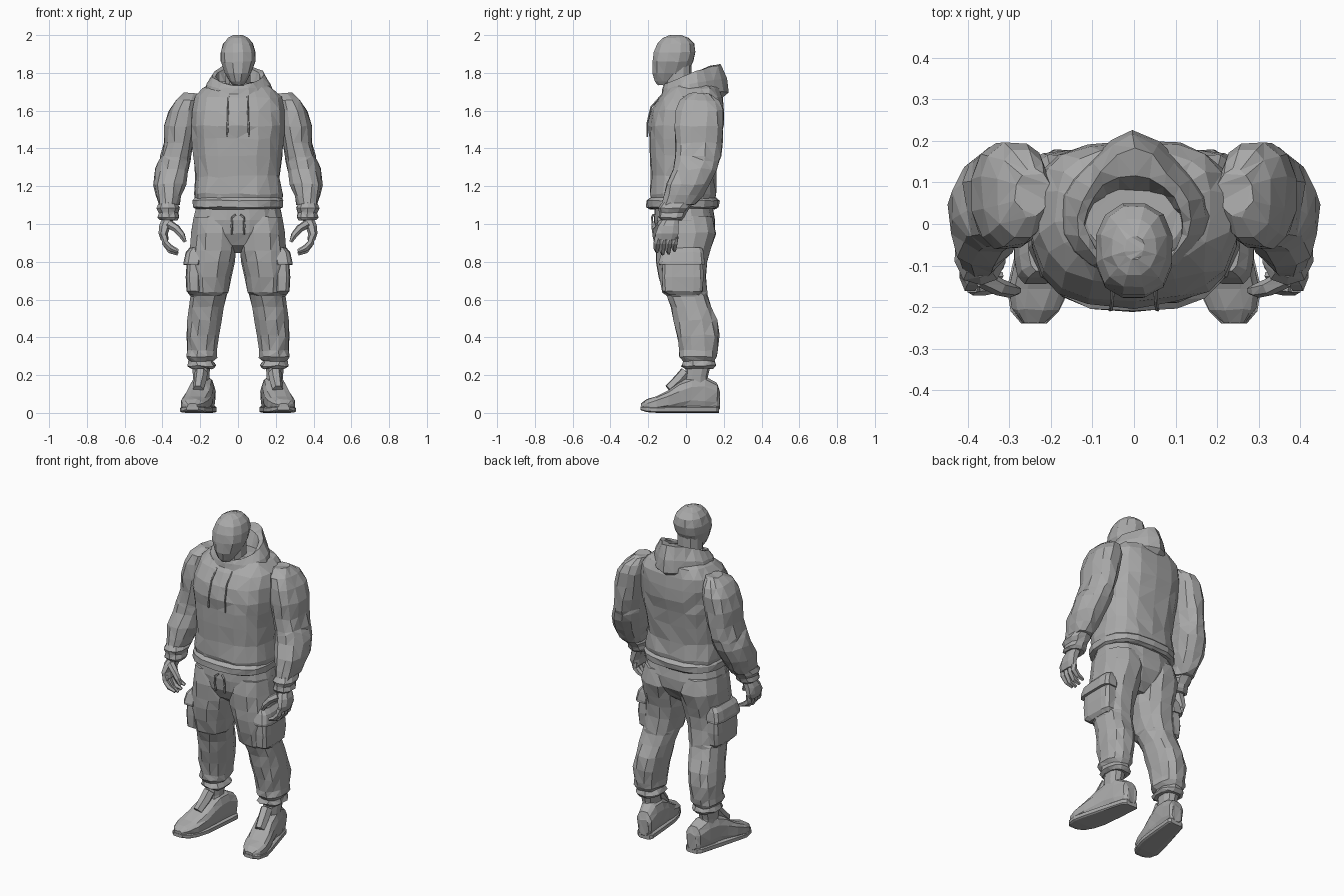
import bpy, bmesh, math, random
from mathutils import Vector

random.seed(4)
grey = bpy.data.materials.new("plain grey")
grey.diffuse_color = (0.4, 0.4, 0.4, 1)


def skin(name, rings, mirror=False, jitter=0.0, closed=False):
    """Join rings of points into a faceted surface."""
    bm = bmesh.new()
    vs = [[bm.verts.new([c + random.uniform(-jitter, jitter) for c in p]) for p in r] for r in rings]
    n = len(vs[0])
    pairs = list(zip(vs, vs[1:])) + ([(vs[-1], vs[0])] if closed else [])
    for a, b in pairs:
        for i in range(n):
            j = (i + 1) % n
            bm.faces.new((a[i], a[j], b[j], b[i]))
    if not closed:
        bm.faces.new(vs[0])
        bm.faces.new(vs[-1])
    bmesh.ops.triangulate(bm, faces=bm.faces)
    bmesh.ops.recalc_face_normals(bm, faces=bm.faces)
    me = bpy.data.meshes.new(name)
    bm.to_mesh(me)
    bm.free()
    me.materials.append(grey)
    ob = bpy.data.objects.new(name, me)
    bpy.context.collection.objects.link(ob)
    if mirror:
        ob.modifiers.new("mirror", 'MIRROR').use_mirror_merge = False
    return ob


def loft(name, rows, sides=12, power=2.4, axis='z', **kw):
    """Rows are (height, x0, x1, v0, v1): the bounds of each rounded slice."""
    rings = []
    for h, x0, x1, v0, v1 in rows:
        ring = []
        for i in range(sides):
            t = 2 * math.pi * (i + 0.5) / sides
            c, s = math.cos(t), math.sin(t)
            x = (x0 + x1) / 2 + (x1 - x0) / 2 * math.copysign(abs(c) ** (2 / power), c)
            v = (v0 + v1) / 2 + (v1 - v0) / 2 * math.copysign(abs(s) ** (2 / power), s)
            ring.append((x, v, h) if axis == 'z' else (x, h, v))
        rings.append(ring)
    return skin(name, rings, **kw)


def tube(name, pts, radii, sides=6, **kw):
    """Tapered tube along a path."""
    pts = [Vector(p) for p in pts]
    rings = []
    for i, p in enumerate(pts):
        d = pts[min(i + 1, len(pts) - 1)] - pts[max(i - 1, 0)]
        q = d.to_track_quat('Z', 'Y')
        rings.append([p + q @ Vector((math.cos(k * math.tau / sides), math.sin(k * math.tau / sides), 0)) * radii[i]
                      for k in range(sides)])
    return skin(name, rings, **kw)


# Head and neck
loft("head", [
    (1.735, -.03, .03, -.15, -.06), (1.755, -.045, .045, -.168, -.03),
    (1.80, -.072, .072, -.18, .01), (1.86, -.094, .094, -.182, .04),
    (1.91, -.096, .096, -.175, .052), (1.955, -.08, .08, -.155, .045),
    (1.985, -.055, .055, -.125, .015), (2.0, -.025, .025, -.085, -.03)],
    sides=12, power=2.2, jitter=.002)
loft("neck", [(1.6, -.09, .09, -.1, .06), (1.72, -.07, .07, -.11, .03), (1.84, -.07, .07, -.11, .03)], sides=10)

# Hoodie body, with a gathered hem
loft("hoodie_body", [
    (1.095, -.23, .23, -.18, .155), (1.16, -.235, .235, -.195, .165),
    (1.25, -.225, .225, -.185, .155), (1.36, -.235, .235, -.19, .17),
    (1.45, -.245, .245, -.198, .185), (1.52, -.25, .25, -.2, .195),
    (1.60, -.25, .25, -.185, .203), (1.67, -.235, .235, -.145, .2),
    (1.72, -.19, .19, -.10, .18), (1.75, -.12, .12, -.07, .13)],
    sides=18, power=2.6, jitter=.006)
loft("hoodie_hem", [
    (1.08, -.225, .225, -.19, .16), (1.09, -.24, .24, -.212, .175),
    (1.125, -.242, .242, -.212, .178), (1.14, -.228, .228, -.19, .16)],
    sides=18, power=2.6, jitter=.003)


# Hood lying open around the neck, drawn to a point at the back
def hood_ring(rx, front, back, peak, zf, zb, n=20):
    ring = []
    for i in range(n):
        t = math.tau * i / n
        b = math.cos(t)
        y = (front + back) / 2 + (back - front) / 2 * b + peak * max(0, b) ** 8
        ring.append((rx * math.sin(t), y, zf + (zb - zf) * (b + 1) / 2))
    return ring


skin("hood", [
    hood_ring(.15, -.12, .13, .02, 1.655, 1.63), hood_ring(.185, -.13, .17, .06, 1.68, 1.70),
    hood_ring(.17, -.125, .165, .05, 1.715, 1.77), hood_ring(.135, -.115, .14, .045, 1.735, 1.845),
    hood_ring(.12, -.10, .11, .01, 1.735, 1.83), hood_ring(.115, -.10, .08, 0, 1.68, 1.74)],
    closed=True, jitter=.005)

# Hoodie cords
tube("hoodie_cord", [(.05, -.13, 1.68), (.052, -.184, 1.62), (.055, -.206, 1.53), (.057, -.206, 1.46)],
     [.005] * 4, sides=5, mirror=True)

# Sleeves, puffed and creased at the elbow, and cuffs
loft("sleeve", [
    (1.10, .31, .425, -.135, .05), (1.15, .295, .438, -.12, .09),
    (1.21, .275, .446, -.105, .13), (1.29, .262, .436, -.075, .165),
    (1.335, .25, .42, -.06, .178), (1.36, .25, .41, -.055, .185),
    (1.43, .235, .395, -.06, .195), (1.52, .22, .39, -.065, .2),
    (1.60, .205, .37, -.055, .2), (1.655, .20, .335, -.03, .18),
    (1.69, .205, .285, .02, .13)],
    sides=12, power=2.3, mirror=True, jitter=.006)
loft("cuff", [
    (1.02, .318, .415, -.135, -.02), (1.035, .308, .428, -.145, -.008), (1.06, .316, .42, -.14, 0),
    (1.085, .306, .432, -.145, .02), (1.11, .32, .42, -.13, .04)],
    sides=10, mirror=True, jitter=.003)

# Hands: palm, four curled fingers and a thumb
loft("palm", [
    (.915, .365, .41, -.165, -.045), (.95, .37, .422, -.165, -.035),
    (.99, .352, .42, -.15, -.035), (1.04, .335, .40, -.115, -.035)],
    sides=8, mirror=True)
for i in range(4):
    y = -.15 + i * .031
    drop = (.0, .012, .008, -.006)[i]
    tube("finger", [(.39, y, .935), (.385, y - .004, .90), (.358, y - .006, .87 - drop), (.318, y - .004, .853 - drop)],
         [.018, .018, .016, .009], sides=5, mirror=True)
tube("thumb", [(.365, -.13, 1.0), (.325, -.152, .975), (.297, -.16, .94), (.28, -.16, .905)],
     [.024, .021, .018, .01], mirror=True)

# Trousers: seat, legs with gathered ankles
loft("trouser_seat", [
    (.85, -.06, .06, -.07, .06), (.89, -.15, .15, -.135, .11), (.95, -.225, .225, -.16, .15),
    (1.02, -.24, .24, -.17, .155), (1.11, -.22, .22, -.165, .14)],
    sides=16, jitter=.004)
loft("trouser_leg", [
    (.235, .125, .255, -.01, .145), (.25, .115, .27, -.025, .16),
    (.275, .13, .262, -.015, .15), (.295, .112, .275, -.035, .168),
    (.33, .115, .268, -.035, .168), (.41, .098, .275, -.052, .178),
    (.49, .087, .27, -.07, .17), (.56, .075, .262, -.08, .142),
    (.62, .06, .257, -.102, .115), (.64, .052, .262, -.128, .112),
    (.72, .035, .26, -.145, .108), (.80, .018, .26, -.16, .112),
    (.86, .005, .258, -.163, .13), (.95, .0, .25, -.165, .162), (1.04, .01, .235, -.15, .14)],
    sides=12, power=2.4, mirror=True, jitter=.005)

# Cargo pockets with overhanging flaps
loft("cargo_pocket", [
    (.625, .20, .255, -.09, .07), (.645, .19, .274, -.125, .09),
    (.72, .19, .278, -.13, .095), (.81, .19, .272, -.125, .09)],
    sides=12, power=4, mirror=True, jitter=.002)
loft("pocket_flap", [
    (.785, .19, .288, -.145, .10), (.80, .185, .288, -.145, .102),
    (.85, .18, .276, -.13, .095), (.875, .18, .255, -.115, .085)],
    sides=12, power=4, mirror=True, jitter=.002)

# Waist cords
tube("waist_cord", [(.012, -.172, 1.05), (.03, -.18, 1.035), (.034, -.178, .99), (.03, -.172, .945)],
     [.006] * 4, sides=5, mirror=True)

# Ankles and shoes, toes turned out
loft("ankle", [(.14, .14, .235, -.02, .12), (.19, .15, .24, -.005, .115), (.25, .145, .245, 0, .13)],
     sides=10, mirror=True)
loft("shoe", [
    (.178, .13, .195, .02, .12), (.165, .118, .215, .008, .16),
    (.10, .122, .238, .005, .195), (.03, .128, .252, .005, .195),
    (-.03, .132, .268, .005, .165), (-.09, .14, .287, .005, .125),
    (-.155, .158, .302, .005, .09), (-.205, .182, .295, .008, .072),
    (-.238, .215, .27, .015, .05)],
    sides=12, power=2.8, axis='y', mirror=True, jitter=.003)
loft("shoe_sole", [
    (.176, .125, .20, 0, .035), (.16, .112, .22, 0, .037), (.03, .122, .258, 0, .037),
    (-.09, .134, .292, 0, .035), (-.155, .153, .307, 0, .033), (-.21, .18, .298, .004, .034),
    (-.24, .21, .272, .014, .034)],
    sides=12, power=5, axis='y', mirror=True)
tube("shoe_tongue", [(.195, .0, .215), (.20, -.035, .175), (.21, -.09, .125)], [.035, .034, .028], mirror=True)
